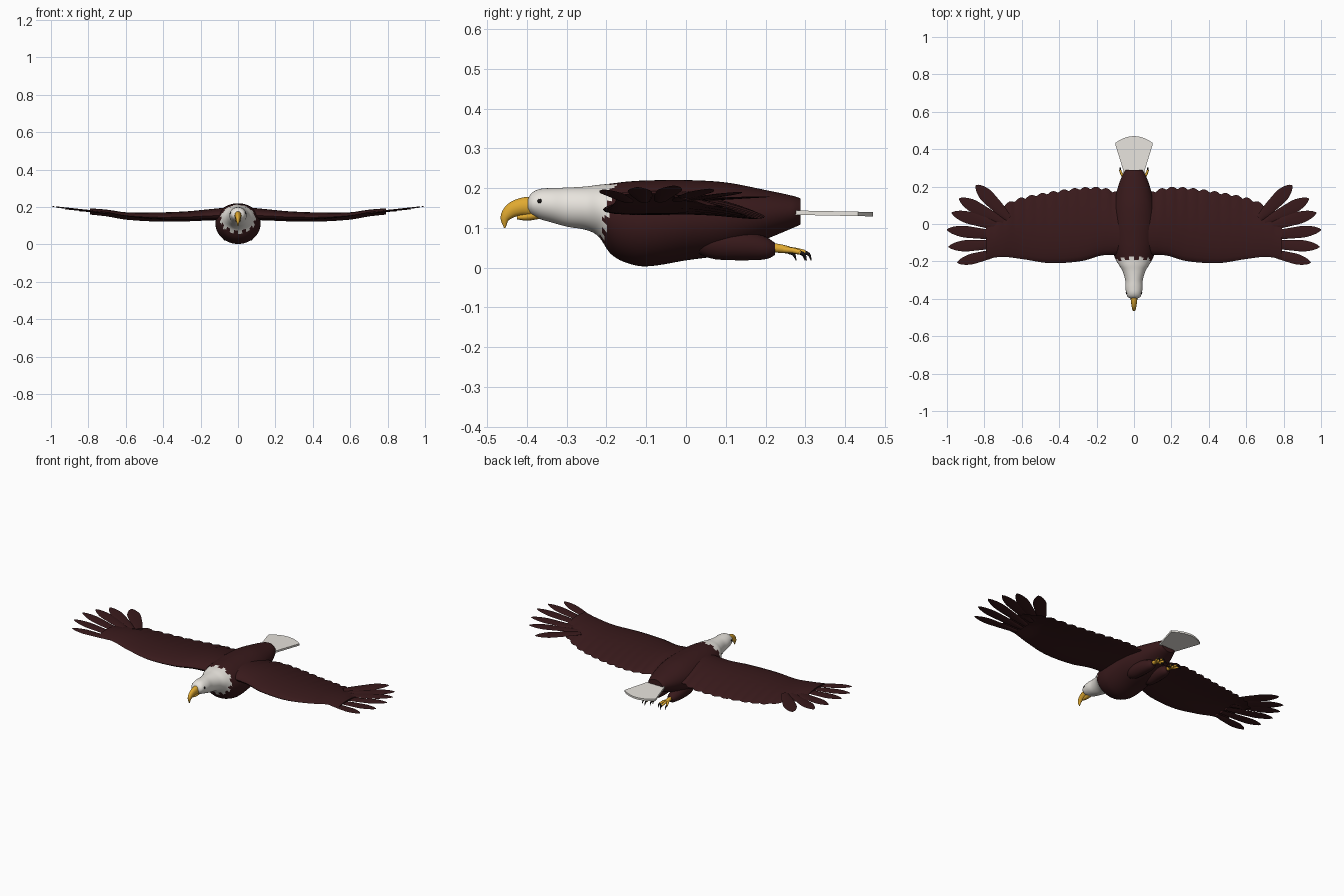
import bpy, bmesh, math
from mathutils import Vector

if "Cube" in bpy.data.objects:
    bpy.data.objects.remove(bpy.data.objects["Cube"])


def material(name, r, g, b):
    m = bpy.data.materials.new(name)
    m.use_nodes = True
    m.diffuse_color = (r, g, b, 1)
    m.node_tree.nodes["Principled BSDF"].inputs["Base Color"].default_value = (r, g, b, 1)
    return m


BROWN = material("dark brown plumage", 0.04, 0.010, 0.011)
WHITE = material("white plumage", 0.80, 0.77, 0.72)
YELLOW = material("yellow beak", 0.75, 0.40, 0.03)
BLACK = material("black claw", 0.01, 0.008, 0.008)


def spline(keys, t):
    """Smooth interpolation of rows (t, a, b, ...)."""
    n = len(keys)
    i = 0
    while i < n - 2 and t > keys[i + 1][0]:
        i += 1

    def slope(k, c):
        a, b = keys[max(k - 1, 0)], keys[min(k + 1, n - 1)]
        return (b[c] - a[c]) / (b[0] - a[0])

    p, q = keys[i], keys[i + 1]
    h = q[0] - p[0]
    u = min(max((t - p[0]) / h, 0), 1)
    return [(2*u**3 - 3*u**2 + 1) * p[c] + (3*u**2 - 2*u**3) * q[c]
            + h * ((u**3 - 2*u**2 + u) * slope(i, c) + (u**3 - u**2) * slope(i + 1, c))
            for c in range(1, len(p))]


def finish(bm, name, mats, mirror=False, angle=50):
    bmesh.ops.recalc_face_normals(bm, faces=bm.faces)
    mesh = bpy.data.meshes.new(name)
    bm.to_mesh(mesh)
    bm.free()
    for m in mats:
        mesh.materials.append(m)
    ob = bpy.data.objects.new(name, mesh)
    bpy.context.collection.objects.link(ob)
    bpy.ops.object.select_all(action='DESELECT')
    ob.select_set(True)
    bpy.context.view_layer.objects.active = ob
    bpy.ops.object.shade_smooth_by_angle(angle=math.radians(angle))
    if mirror:
        ob.modifiers.new("Mirror", 'MIRROR').use_mirror_merge = False
    return ob


def loft(name, rings, mats, mirror=False, rule=None):
    """Skin closed rings of points and cap both ends."""
    bm = bmesh.new()
    loops = [[bm.verts.new(p) for p in ring] for ring in rings]
    n = len(loops[0])
    for a, b in zip(loops, loops[1:]):
        for i in range(n):
            f = bm.faces.new((a[i], a[(i + 1) % n], b[(i + 1) % n], b[i]))
            if rule:
                f.material_index = rule(f.calc_center_median(), i)
    bm.faces.new(loops[0]).material_index = rule(Vector(rings[0][0]), 0) if rule else 0
    bm.faces.new(loops[-1])
    return finish(bm, name, mats, mirror)


def tube(name, rows, mat, side=(1, 0, 0), sides=12, steps=14, mirror=True):
    """Elliptical tube through rows (x, y, z, half width, half height)."""
    keys = [(i, *r) for i, r in enumerate(rows)]
    pts = [spline(keys, (len(rows) - 1) * k / steps) for k in range(steps + 1)]
    side = Vector(side).normalized()
    rings = []
    for k, p in enumerate(pts):
        tan = Vector(pts[min(k + 1, steps)][:3]) - Vector(pts[max(k - 1, 0)][:3])
        up = side.cross(tan).normalized()
        w, h = max(p[3], 0.0006), max(p[4], 0.0006)
        rings.append([Vector(p[:3]) + side * w * math.cos(a) + up * h * math.sin(a)
                      for a in (2 * math.pi * j / sides for j in range(sides))])
    return loft(name, rings, [mat], mirror)


# Body, neck and head: y, centre z, half width, half height
BODY = [(-0.398, .158, .020, .014), (-0.39, .160, .034, .026), (-0.37, .160, .041, .037),
        (-0.34, .157, .046, .043), (-0.30, .152, .047, .049), (-0.25, .149, .062, .055),
        (-0.22, .143, .080, .065), (-0.19, .123, .098, .088), (-0.15, .114, .112, .102),
        (-0.10, .111, .120, .108), (0, .119, .120, .101), (0.10, .124, .110, .090),
        (0.20, .133, .085, .062), (0.27, .140, .058, .040), (0.288, .141, .045, .033)]
SIDES, STEPS = 48, 110
rings = []
for k in range(STEPS + 1):
    y = -0.398 + 0.686 * k / STEPS
    zc, rx, rz = spline(BODY, y)
    rings.append([(rx * math.cos(a), y, zc + rz * math.sin(a))
                  for a in (2 * math.pi * j / SIDES for j in range(SIDES))])


def plumage(c, i):
    jag = 0.007 * (1 if i % 4 < 2 else -1)
    return 1 if c.y < -0.225 + 0.2 * c.z + jag else 0


loft("body_and_head", rings, [BROWN, WHITE], rule=plumage)

# Wings: x, leading y, trailing y, centre z, half thickness
WING = [(0.04, -.165, .150, .158, .040), (0.17, -.168, .188, .152, .032),
        (0.28, -.198, .188, .147, .026), (0.45, -.209, .165, .146, .020),
        (0.60, -.187, .135, .155, .011), (0.70, -.176, .095, .172, .007),
        (0.79, -.185, .030, .182, .004)]
rings = []
for k in range(101):
    x = 0.04 + 0.75 * k / 100
    lead, trail, zc, th = spline(WING, x)
    trail += 0.014 * abs(math.sin(math.pi * x / 0.058)) - 0.006
    ring = []
    for j in range(24):
        a = 2 * math.pi * j / 24
        u = (1 - math.cos(a)) / 2
        bulge = math.sin(a) * (1.15 - 0.75 * u)
        camber = 0.012 * math.sin(math.pi * u) - 0.022 * u * u
        ring.append((x, lead + (trail - lead) * u, zc + th * bulge + camber))
    rings.append(ring)
loft("wing", rings, [BROWN], mirror=True)

# Primary feathers: root x, root y, tip x, tip y, tip z, half width
FEATHERS = [(.67, .03, .845, .208, .178, .036), (.70, .01, .935, .136, .190, .033),
            (.70, -.02, .975, .060, .198, .032), (.70, -.065, 1.0, -.030, .206, .031),
            (.70, -.105, .992, -.122, .202, .030), (.70, -.145, .945, -.207, .196, .028)]
for i, (x0, y0, x1, y1, z1, w) in enumerate(FEATHERS):
    z0 = 0.172 - 0.001 * i
    rows = []
    for t, s in ((0, .5), (.25, .8), (.5, .95), (.7, 1), (.85, .75), (.95, .4), (1, .06)):
        rows.append((x0 + (x1 - x0) * t, y0 + (y1 - y0) * t,
                     z0 + (z1 - z0) * t, w * s, 0.005 * (1.1 - t)))
    tube(f"primary_feather_{i + 1}", rows, BROWN, (y0 - y1, x1 - x0, 0), 10, 18)

# Fan tail
bm = bmesh.new()
outline = [(-.045, .25), (.045, .25), (.058, .29), (.1, .425)]
outline += [(x / 100, .433 + .037 * (1 - (x / 10) ** 2)) for x in range(10, -11, -2)]
outline += [(-.1, .425), (-.058, .29)]
face = bm.faces.new([bm.verts.new((x, y, .139 - .02 * (y - .25))) for x, y in outline])
new = bmesh.ops.extrude_face_region(bm, geom=[face])["geom"]
bmesh.ops.translate(bm, verts=[v for v in new if isinstance(v, bmesh.types.BMVert)],
                    vec=(0, 0, -0.011))
bmesh.ops.translate(bm, verts=bm.verts, vec=(0, 0, 0.005))
finish(bm, "tail", [WHITE], angle=30)

# Hooked beak and lower bill
tube("upper_beak", [(0, -.38, .153, .020, .026), (0, -.41, .153, .017, .023),
                    (0, -.438, .144, .013, .019), (0, -.455, .125, .009, .012),
                    (0, -.456, .100, .002, .002)], YELLOW, steps=20, mirror=False)
tube("lower_beak", [(0, -.37, .134, .016, .012), (0, -.40, .128, .013, .010),
                    (0, -.425, .126, .006, .005)], YELLOW, mirror=False)

# Eyes
bm = bmesh.new()
bmesh.ops.create_uvsphere(bm, u_segments=12, v_segments=8, radius=0.006)
bmesh.ops.translate(bm, verts=bm.verts, vec=(0.0385, -0.368, 0.167))
finish(bm, "eye", [BLACK], True)

# Feathered thighs, feet, toes and claws
tube("thigh", [(.055, .02, .075, .02, .03), (.055, .07, .064, .036, .042),
               (.053, .14, .057, .038, .039), (.05, .20, .048, .028, .028),
               (.05, .224, .047, .014, .015)], BROWN, sides=16)
tube("foot", [(.05, .21, .05, .012, .012), (.05, .235, .048, .011, .011),
              (.05, .26, .044, .014, .009)], YELLOW, steps=6)
for i, (dx, back) in enumerate([(-.024, .285), (0, .300), (.024, .288), (-.026, .262)]):
    x = .05 + dx
    tube(f"toe_{i + 1}", [(.05 + dx * .2, .245, .045, .008, .008),
                          (.05 + dx * .7, (back + .25) / 2, .043, .007, .007),
                          (x, back, .038, .006, .006)], YELLOW, sides=8, steps=6)
    tube(f"claw_{i + 1}", [(x, back - .004, .039, .005, .005),
                           (x, back + .009, .033, .004, .004),
                           (x, back + .015, .018, .001, .001)], BLACK, sides=8, steps=6)
